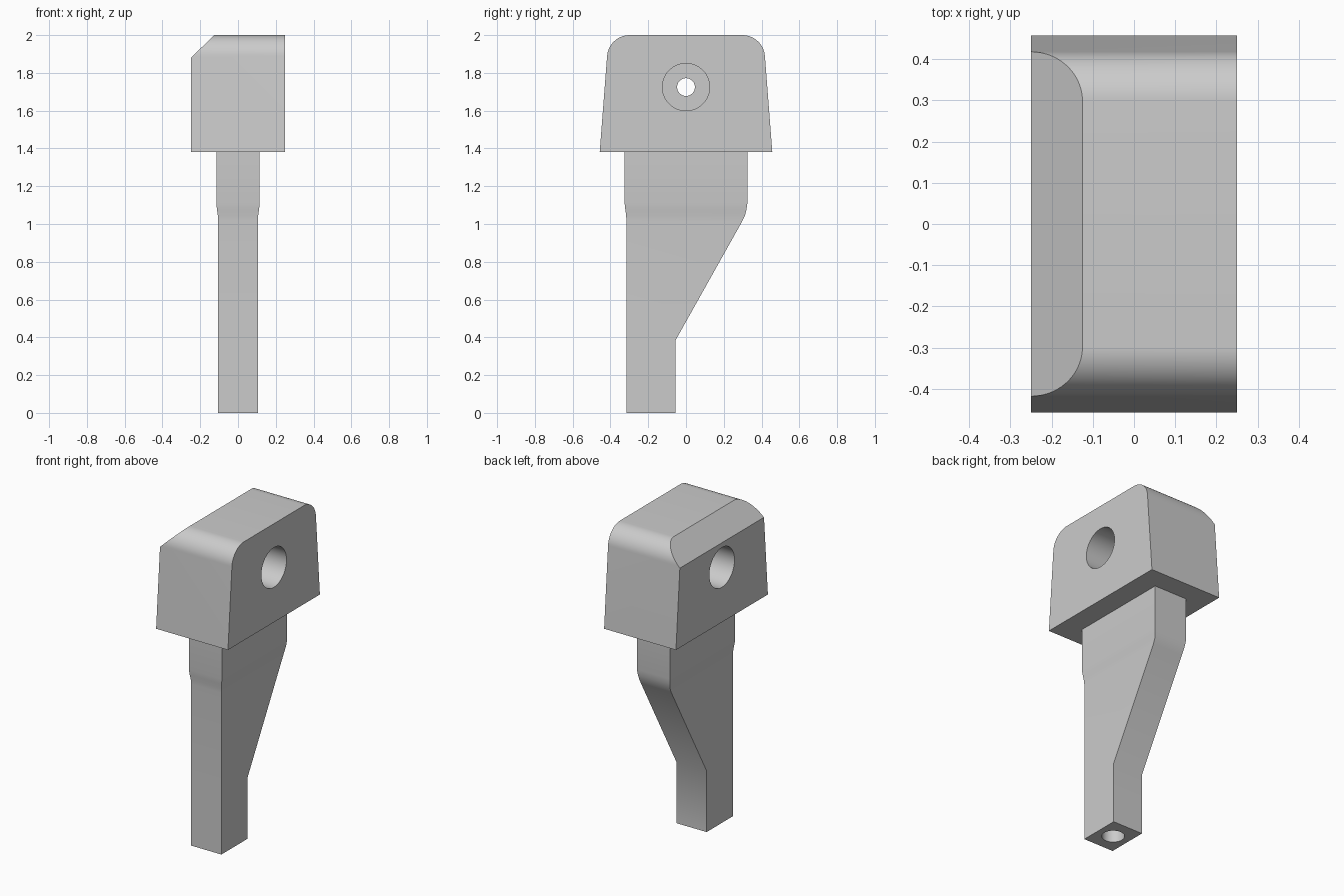
import bpy, bmesh, math
from mathutils import Vector

if "Cube" in bpy.data.objects:
    bpy.data.objects.remove(bpy.data.objects["Cube"], do_unlink=True)

grey = bpy.data.materials.new("plain_grey")
grey.use_nodes = True
grey.diffuse_color = (0.6, 0.6, 0.6, 1)
grey.node_tree.nodes["Principled BSDF"].inputs["Base Color"].default_value = (0.6, 0.6, 0.6, 1)


def make_object(name, bm):
    bmesh.ops.recalc_face_normals(bm, faces=bm.faces[:])
    mesh = bpy.data.meshes.new(name)
    bm.to_mesh(mesh)
    bm.free()
    mesh.materials.append(grey)
    obj = bpy.data.objects.new(name, mesh)
    bpy.context.collection.objects.link(obj)
    return obj


def activate(obj):
    bpy.ops.object.select_all(action='DESELECT')
    obj.select_set(True)
    bpy.context.view_layer.objects.active = obj


def drill(obj, centre, radius, depth, axis):
    """Cut a round hole of the given length centred on a point."""
    rotation = (0, math.pi / 2, 0) if axis == 'X' else (0, 0, 0)
    bpy.ops.mesh.primitive_cylinder_add(vertices=64, radius=radius, depth=depth,
                                        location=centre, rotation=rotation)
    cutter = bpy.context.object
    cutter.hide_render = True
    cutter.data.materials.append(grey)
    activate(obj)
    mod = obj.modifiers.new("hole", 'BOOLEAN')
    mod.operation = 'DIFFERENCE'
    mod.solver = 'EXACT'
    mod.object = cutter
    bpy.ops.object.modifier_apply(modifier=mod.name)
    bpy.data.objects.remove(cutter, do_unlink=True)


# Head: tapered block with rounded top ends, extruded across x
HALF, BASE, TOP, FILLET = 0.25, 1.38, 2.0, 0.12
side = [(0.457, BASE)]
for i in range(17):
    a = math.radians(4 + 86 * i / 16)
    side.append((0.298 + FILLET * math.cos(a), TOP - FILLET + FILLET * math.sin(a)))
profile = side + [(-y, z) for y, z in reversed(side)]

bm = bmesh.new()
face = bm.faces.new([bm.verts.new((-HALF, y, z)) for y, z in profile])
ext = bmesh.ops.extrude_face_region(bm, geom=[face])
bmesh.ops.translate(bm, vec=(2 * HALF, 0, 0),
                    verts=[v for v in ext["geom"] if isinstance(v, bmesh.types.BMVert)])
# Extruding keeps the first face, so the block is closed; bevel one top edge
bmesh.ops.recalc_face_normals(bm, faces=bm.faces[:])
cut = bmesh.ops.bisect_plane(bm, geom=bm.verts[:] + bm.edges[:] + bm.faces[:],
                             plane_co=(-HALF, 0, 1.88),
                             plane_no=Vector((-0.12, 0, 0.125)).normalized(),
                             clear_outer=True)
bmesh.ops.holes_fill(bm, edges=[e for e in bm.edges if e.is_boundary], sides=0)
head = make_object("head", bm)

# Cross hole: a wide bore from each side, joined by a narrow one
BORE_Z = 1.725
for s in (-1, 1):
    drill(head, (s * 0.25, 0, BORE_Z), 0.125, 0.42, 'X')
drill(head, (0, 0, BORE_Z), 0.047, 0.3, 'X')

# Leg: rectangular sections (height, half width, front, back)
sections = [(0, 0.105, -0.315, -0.055), (0.385, 0.105, -0.315, -0.055),
            (1.015, 0.105, -0.315, 0.298), (1.045, 0.107, -0.317, 0.312),
            (1.075, 0.111, -0.321, 0.320), (1.11, 0.115, -0.325, 0.325),
            (BASE, 0.115, -0.325, 0.325)]
bm = bmesh.new()
rings = [[bm.verts.new(p) for p in ((-w, f, z), (w, f, z), (w, b, z), (-w, b, z))]
         for z, w, f, b in sections]
for low, high in zip(rings, rings[1:]):
    for i in range(4):
        j = (i + 1) % 4
        bm.faces.new((low[i], low[j], high[j], high[i]))
bm.faces.new(rings[0])
bm.faces.new(rings[-1])
leg = make_object("leg", bm)

# Blind hole in the foot
drill(leg, (0, -0.185, 0), 0.065, 0.7, 'Z')

for obj in (head, leg):
    activate(obj)
    bpy.ops.object.shade_smooth_by_angle(angle=math.radians(35))
